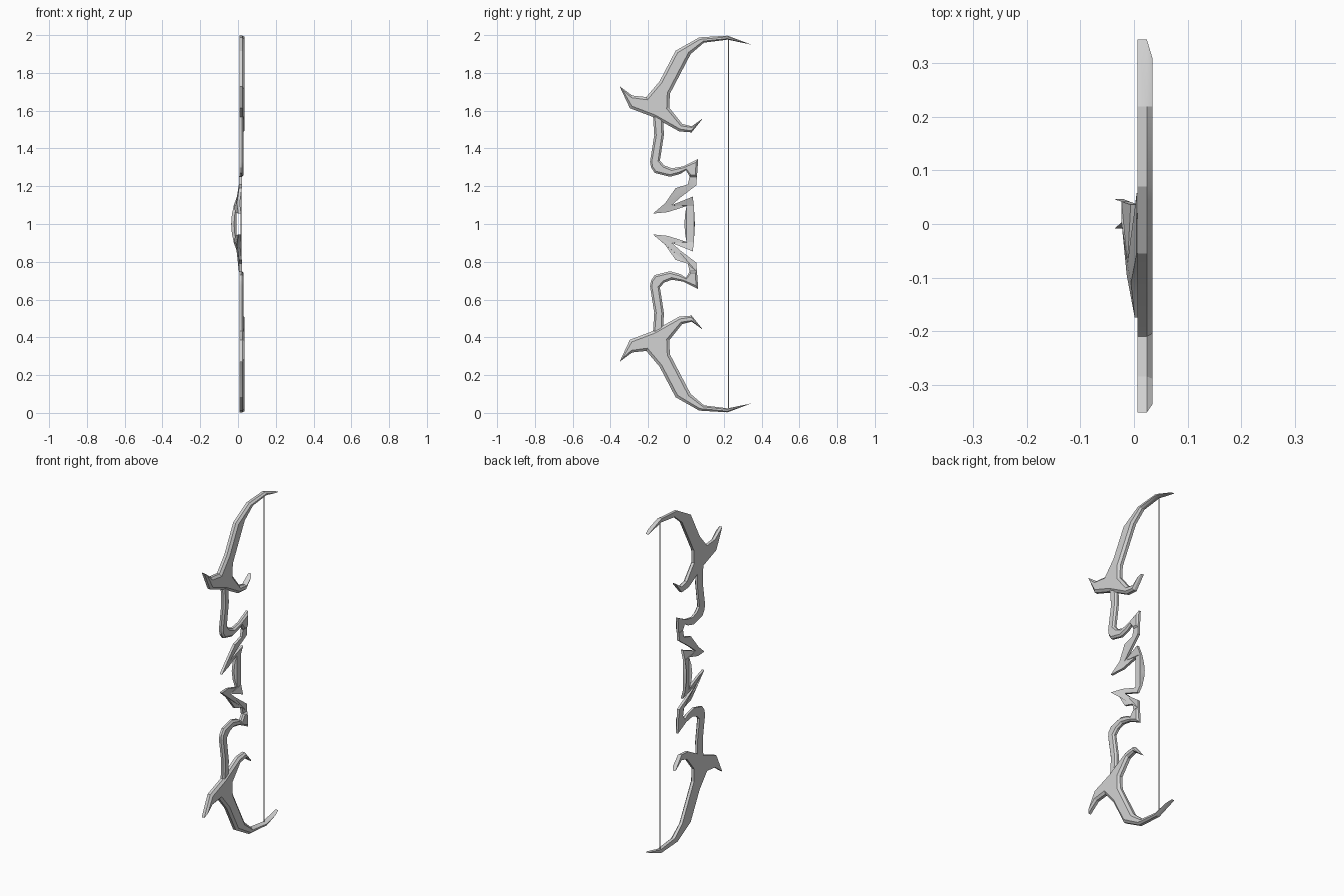
import bpy, bmesh, math
from mathutils import Vector
from mathutils.geometry import intersect_point_line

cube = bpy.data.objects.get("Cube")
if cube:
    bpy.data.objects.remove(cube, do_unlink=True)


def make_mat(name, rgb):
    m = bpy.data.materials.new(name)
    m.use_nodes = True
    m.diffuse_color = (*rgb, 1)
    m.node_tree.nodes["Principled BSDF"].inputs["Base Color"].default_value = (*rgb, 1)
    return m


GREY = make_mat("light grey", (0.65, 0.65, 0.65))


def finish(bm, name):
    bmesh.ops.recalc_face_normals(bm, faces=bm.faces)
    mesh = bpy.data.meshes.new(name)
    bm.to_mesh(mesh)
    bm.free()
    mesh.materials.append(GREY)
    ob = bpy.data.objects.new(name, mesh)
    bpy.context.collection.objects.link(ob)
    bpy.ops.object.select_all(action='DESELECT')
    ob.select_set(True)
    bpy.context.view_layer.objects.active = ob
    bpy.ops.object.shade_smooth_by_angle(angle=math.radians(22))


def edge_distance(p, a, b):
    t = intersect_point_line(p, a, b)[1]
    return (p - a - (b - a) * min(1, max(0, t))).length


def inset(points, amount):
    """Move each outline point inward, less where the shape is narrow."""
    pts = [Vector((y, z)) for y, z in points]
    n = len(pts)
    area = sum(pts[i - 1].cross(pts[i]) for i in range(n))
    side = 1 if area > 0 else -1
    out = []
    for i, p in enumerate(pts):
        d1 = (p - pts[i - 1]).normalized()
        d2 = (pts[(i + 1) % n] - p).normalized()
        normal = Vector((-d1.y - d2.y, d1.x + d2.x)).normalized() * side
        miter = amount / max(.25, abs(normal.cross(d1)))
        near = min(edge_distance(p.to_3d(), pts[j].to_3d(), pts[(j + 1) % n].to_3d())
                   for j in range(n) if j not in (i, (i - 1) % n))
        out.append(p + normal * min(miter, 0.3 * near))
    return out


def plate(name, outline, x_back, x_side, x_face=None, bevel=0.0, bend=None):
    """Side-profile plate with an optional chamfer on its +x face."""
    layers = [(x_back, outline), (x_side, outline)]
    if bevel:
        layers.append((x_face, inset(outline, bevel)))
    bm = bmesh.new()
    rings = [[bm.verts.new((x, p[0], p[1])) for p in pts] for x, pts in layers]
    n = len(outline)
    for a, b in zip(rings, rings[1:]):
        for i in range(n):
            j = (i + 1) % n
            bm.faces.new((a[i], a[j], b[j], b[i]))
    caps = [bm.faces.new(rings[0]), bm.faces.new(rings[-1])]
    bm.normal_update()
    bmesh.ops.triangulate(bm, faces=caps, ngon_method='EAR_CLIP')
    if bend:
        for v in bm.verts:
            v.co.x += bend(v.co.y, v.co.z)
    finish(bm, name)


def flip(points):
    return [(y, 2 - z) for y, z in points]


# Curved limb with forward spike and inner claw
LIMB = [(.345, 1.95), (.22, 1.997), (.07, 1.988), (-.055, 1.917), (-.14, 1.755),
        (-.21, 1.672), (-.285, 1.68), (-.352, 1.73), (-.297, 1.613), (-.17, 1.565),
        (-.035, 1.49), (.03, 1.485), (.09, 1.56), (.03, 1.517), (-.02, 1.53),
        (-.088, 1.615), (-.085, 1.69), (.025, 1.9), (.095, 1.96), (.22, 1.976)]

# Narrow neck that hooks back towards the string
NECK = [(-.175, 1.59), (-.168, 1.47), (-.19, 1.33), (-.185, 1.30), (-.165, 1.27),
        (-.085, 1.25), (-.03, 1.265), (.0, 1.285), (.02, 1.25), (.058, 1.25),
        (.065, 1.345), (-.015, 1.305), (-.075, 1.295), (-.115, 1.31),
        (-.138, 1.335), (-.117, 1.47), (-.12, 1.56)]

for side, shape in (("upper", lambda p: p), ("lower", flip)):
    plate(side + "_limb", shape(LIMB), .007, .024, .035, .014)
    plate(side + "_neck", shape(NECK), .007, .02, .029, .011)

# Zigzag grip, bowed out sideways around the middle
FRONT_EDGE = [(.02, 1.255), (.01, 1.21), (-.055, 1.19), (-.11, 1.11), (-.175, 1.055),
              (-.095, 1.063), (.003, 1.095), (-.005, 1.05)]
BACK_EDGE = [(.045, 1.04), (.042, 1.095), (.036, 1.145), (-.075, 1.1), (-.03, 1.14),
             (.055, 1.205), (.058, 1.255)]


def bow(y, z):
    t = min(1, abs(z - 1) / .17)
    reach = min(1, max(.1, (y + .19) / .18))
    return -.041 * (1 - t * t) * reach


GRIP = (FRONT_EDGE + [(-.008, 1.0)] + flip(FRONT_EDGE)[::-1]
        + flip(BACK_EDGE)[::-1] + [(.047, 1.0)] + BACK_EDGE)
plate("grip", GRIP, .005, .02, bend=bow)

# Bowstring
bm = bmesh.new()
bmesh.ops.create_cone(bm, cap_ends=True, segments=8, radius1=.003, radius2=.003, depth=1.955)
bmesh.ops.translate(bm, verts=bm.verts, vec=(.015, .225, 1.0))
finish(bm, "bowstring")
